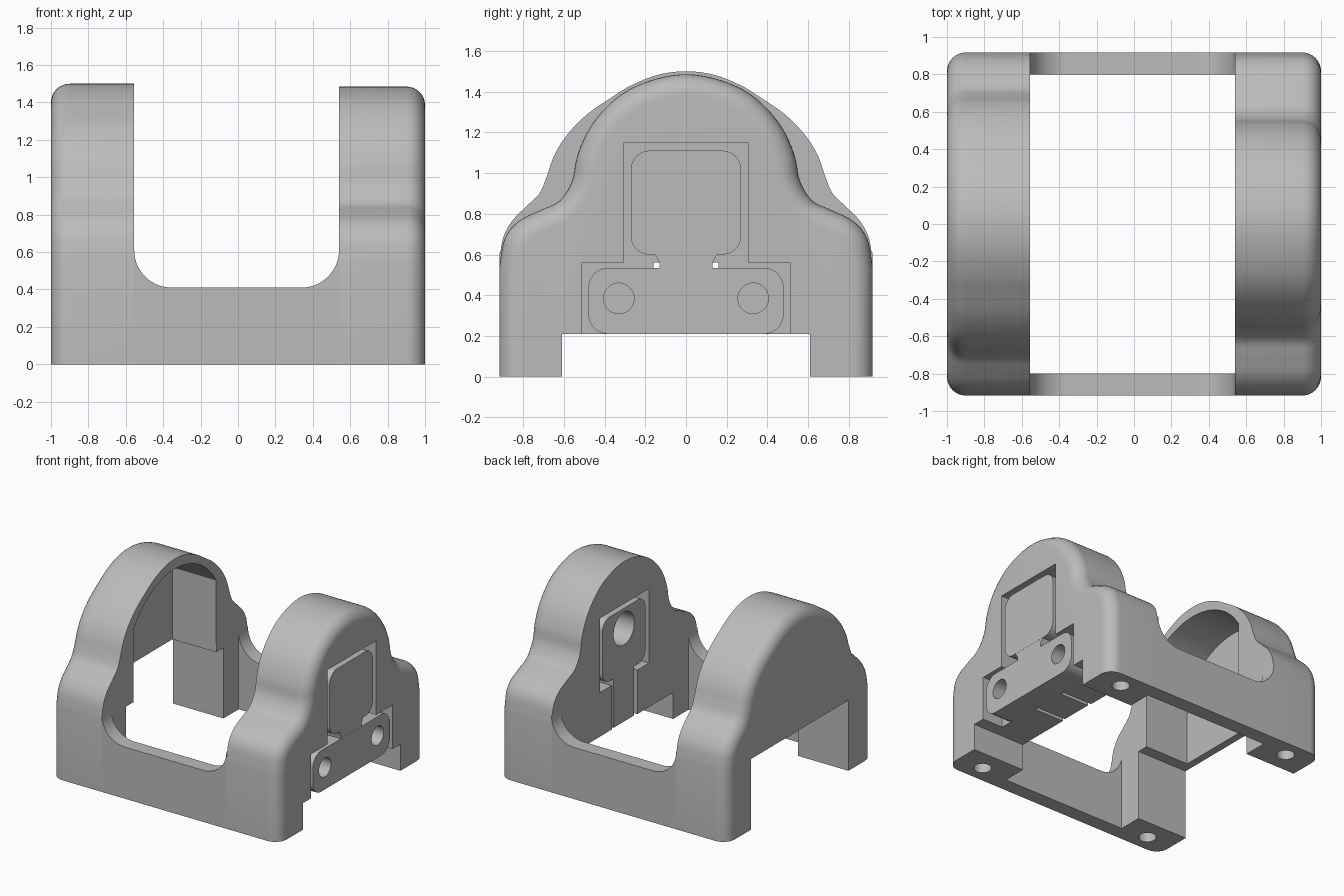
import bpy, bmesh, math
from mathutils import Vector

if "Cube" in bpy.data.objects:
    bpy.data.objects.remove(bpy.data.objects["Cube"], do_unlink=True)

grey = bpy.data.materials.new("plain grey")
grey.use_nodes = True
GREY = (0.5, 0.5, 0.5, 1)
grey.diffuse_color = GREY
grey.node_tree.nodes["Principled BSDF"].inputs["Base Color"].default_value = GREY


def loft(name, rings):
    """Closed solid through matching rings of points."""
    bm = bmesh.new()
    loops = [[bm.verts.new(p) for p in ring] for ring in rings]
    n = len(loops[0])
    for a, b in zip(loops, loops[1:]):
        for i in range(n):
            j = (i + 1) % n
            bm.faces.new((a[i], a[j], b[j], b[i]))
    bm.faces.new(loops[0])
    bm.faces.new(loops[-1])
    bmesh.ops.recalc_face_normals(bm, faces=bm.faces)
    mesh = bpy.data.meshes.new(name)
    bm.to_mesh(mesh)
    bm.free()
    mesh.materials.append(grey)
    obj = bpy.data.objects.new(name, mesh)
    bpy.context.collection.objects.link(obj)
    return obj


def prism(name, pts, axis, a, b):
    """Extrude a flat outline along an axis from a to b."""
    place = {"x": lambda u, v, w: (w, u, v),
             "y": lambda u, v, w: (u, w, v),
             "z": lambda u, v, w: (u, v, w)}[axis]
    return loft(name, [[place(u, v, w) for u, v in pts] for w in (a, b)])


def arc(cu, cv, r, start, end, n=12):
    return [(cu + r * math.cos(math.radians(start + (end - start) * i / n)),
             cv + r * math.sin(math.radians(start + (end - start) * i / n)))
            for i in range(n + 1)]


def circle(u, v, r):
    return arc(u, v, r, 0, 350, 35)


def rect(u, lo, hi):
    return [(-u, lo), (u, lo), (u, hi), (-u, hi)]


def round_rect(u, lo, hi, r):
    return (arc(u - r, lo + r, r, -90, 0) + arc(u - r, hi - r, r, 0, 90)
            + arc(r - u, hi - r, r, 90, 180) + arc(r - u, lo + r, r, 180, 270))


def cut(obj, *cutters):
    for c in cutters:
        c.hide_render = True
        mod = obj.modifiers.new("cut", "BOOLEAN")
        mod.operation = "DIFFERENCE"
        mod.solver = "EXACT"
        mod.object = c
        bpy.context.view_layer.objects.active = obj
        bpy.ops.object.modifier_apply(modifier=mod.name)
        bpy.data.objects.remove(c, do_unlink=True)


def smooth_curve(pts, n=5):
    """Catmull-Rom curve through the points."""
    p = [Vector(q) for q in pts]
    p = [p[0] * 2 - p[1]] + p + [Vector((-p[-2].x, p[-2].y))]
    out = []
    for a, b, c, d in zip(p, p[1:], p[2:], p[3:]):
        for i in range(n):
            t = i / n
            out.append(0.5 * (2 * b + (c - a) * t + (2 * a - 5 * b + 4 * c - d) * t * t
                              + (3 * b - a - 3 * c + d) * t ** 3))
    return out + [p[-2]]


def tower(name, half, inner, side):
    """Humped side wall with a rounded outer rim."""
    right = [Vector((half[0][0], 0))] + smooth_curve(half)
    outline = right + [Vector((-q.x, q.y)) for q in reversed(right[:-1])]
    normals = []
    for i in range(len(outline)):
        if i in (0, len(outline) - 1):
            normals.append(Vector((1 if i == 0 else -1, 0)))
        else:
            d = outline[i + 1] - outline[i - 1]
            normals.append(Vector((d.y, -d.x)).normalized())
    steps = [(inner, 0)]
    for k in range(9):
        t = math.pi / 2 * k / 8
        steps.append((0.9 + 0.1 * math.sin(t), 0.1 * (1 - math.cos(t))))
    return loft(name, [[(side * x, q.x - m.x * o, q.y - m.y * o)
                        for q, m in zip(outline, normals)] for x, o in steps])


LEFT, RIGHT = 0.54, -0.555     # inner faces of the two towers
left_tower = tower("left_tower", [
    (.917, .54), (.89, .68), (.82, .765), (.71, .82), (.62, .865), (.56, .96),
    (.535, 1.08), (.48, 1.21), (.39, 1.325), (.28, 1.41), (.14, 1.465), (0, 1.485)], LEFT, 1)
right_tower = tower("right_tower", [
    (.917, .58), (.895, .69), (.85, .77), (.78, .84), (.72, .9), (.685, .98),
    (.65, 1.08), (.59, 1.18), (.49, 1.285), (.36, 1.375), (.27, 1.43), (.14, 1.482),
    (0, 1.5)], -RIGHT, -1)

# Right tower: hollow arched chamber above a wide doorway
arch_angle = math.degrees(math.asin(.32 / .61))
cut(right_tower,
    prism("doorway", rect(.61, -.1, .56), "x", -1.1, -.4),
    prism("chamber", [(-.52, .3), (.52, .3)] + arc(0, .81, .61, arch_angle, 180 - arch_angle, 32),
          "x", -.94, -.4))

# Left tower: low doorway, stepped recess outside, keyed recess inside
cut(left_tower,
    prism("doorway", rect(.61, -.1, .21), "x", .4, 1.1),
    prism("outer_recess", [(-.51, .1), (.51, .1), (.51, .56), (.305, .56), (.305, 1.15),
                           (-.305, 1.15), (-.305, .56), (-.51, .56)], "x", .82, 1.1),
    prism("inner_recess", rect(.305, .56, 1.15), "x", .4, .72),
    prism("neck_recess", rect(.16, .1, .56), "x", .4, .84))

# Inserts filling the recesses with a narrow gap around them
prism("outer_upper_insert", round_rect(.27, .6, 1.11, .09), "x", .8, .995)
lower = prism("outer_lower_insert", round_rect(.48, .21, .535, .1), "x", .8, .995)
cut(lower, *[prism("pin_hole", circle(y, .385, .075), "x", .83, 1.1) for y in (-.33, .33)])
prism("outer_insert_neck", [(-.13, .5), (.13, .5), (.13, .56), (.155, .605), (-.155, .605),
                            (-.13, .56)], "x", .8, .994)
inner = prism("inner_upper_insert", round_rect(.27, .6, 1.11, .09), "x", LEFT + .005, .74)
cut(inner, prism("bearing_hole", circle(0, .95, .13), "x", .4, .715))
prism("inner_insert_neck", rect(.13, .21, .62), "x", LEFT + .006, .85)

# Screw holes under the four feet
for obj, x in ((left_tower, .78), (right_tower, -.78)):
    cut(obj, *[prism("screw_hole", circle(x, y, .065), "z", -.1, .3) for y in (-.78, .78)])

# Front and back walls with a round-cornered saddle
saddle = ([(RIGHT, 0), (LEFT, 0)] + arc(LEFT - .2, .61, .2, 0, -90, 14)
          + arc(RIGHT + .2, .61, .2, 270, 180, 14))
prism("front_wall", saddle, "y", -.917, -.8)
prism("back_wall", saddle, "y", .8, .917)

# Smooth curved surfaces, crisp edges
bpy.ops.object.select_all(action="DESELECT")
for obj in bpy.context.scene.objects:
    if obj.type == "MESH":
        obj.select_set(True)
        bpy.context.view_layer.objects.active = obj
bpy.ops.object.shade_smooth_by_angle(angle=math.radians(30))
